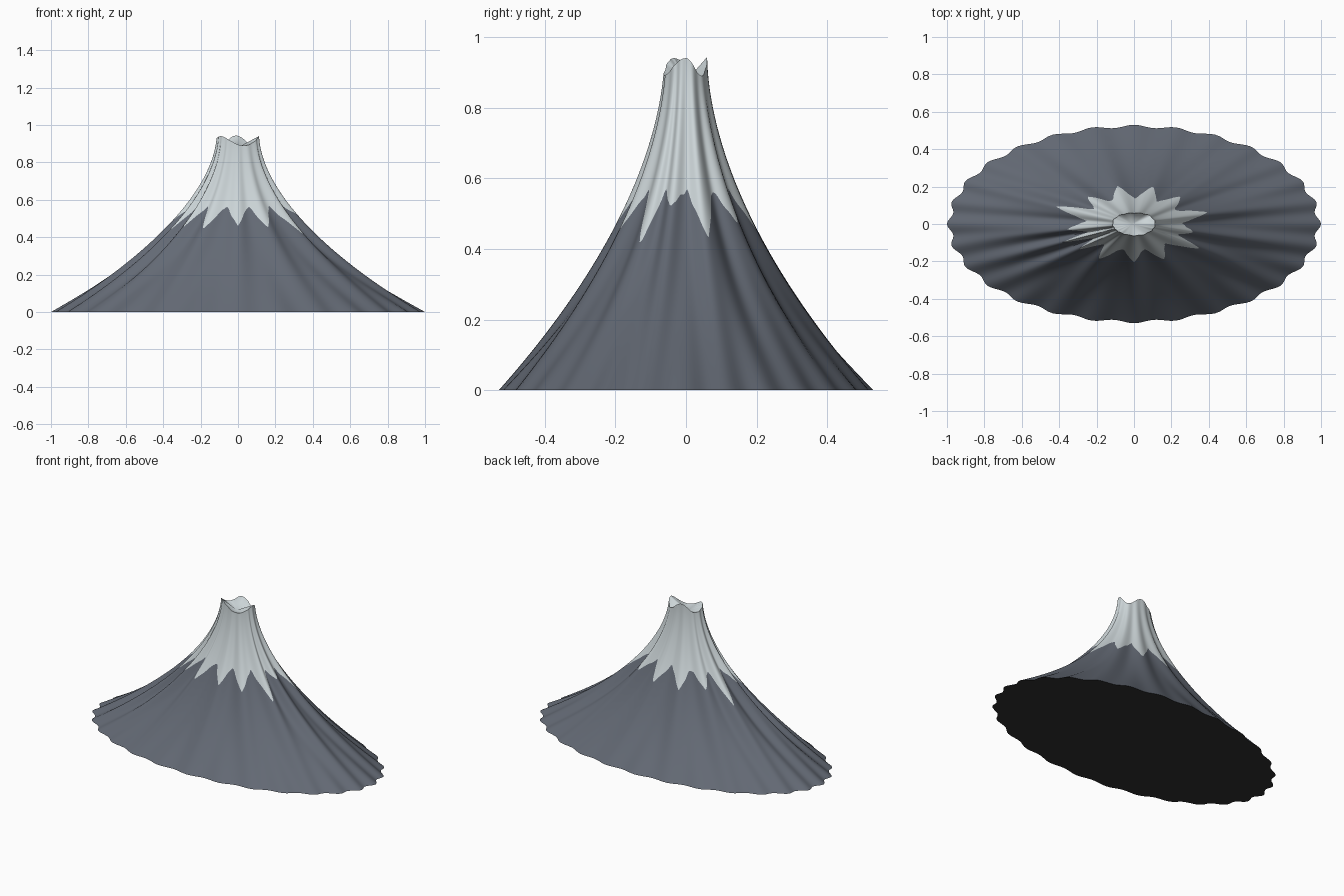
import bpy, bmesh
from math import sin, cos, pi, radians

cube = bpy.data.objects.get("Cube")
if cube:
    bpy.data.objects.remove(cube, do_unlink=True)

COLS, ROCK_ROWS, SNOW_ROWS = 252, 36, 36
DEPTH = 0.53      # front-to-back squash of the oval footprint
TOP = 0.95

# Ridge direction in degrees and height of the snow tongue running down it
RIDGES = [(-171, .48), (-154, .42), (-139, .45), (-118, .44), (-90, .46), (-66, .45),
          (-35, .41), (-15, .52), (17, .43), (48, .47), (75, .45), (103, .45),
          (132, .47), (157, .39)]
VALLEY_SNOW = 0.565
# Crater rim peaks and dips: direction, height
RIM = [(0, .94), (45, .89), (95, .943), (140, .90), (215, .94), (285, .89)]


def make_material(name, colour):
    mat = bpy.data.materials.new(name)
    mat.use_nodes = True
    mat.diffuse_color = (*colour, 1)
    bsdf = mat.node_tree.nodes["Principled BSDF"]
    bsdf.inputs["Base Color"].default_value = (*colour, 1)
    bsdf.inputs["Roughness"].default_value = 0.9
    return mat


def neighbours(table, deg):
    """Table entries around an angle, and the fraction between them."""
    for i, (a, va) in enumerate(table):
        b, vb = table[(i + 1) % len(table)]
        span, offset = (b - a) % 360, (deg - a) % 360
        if offset < span:
            return va, vb, offset / span


def rim_height(deg):
    a, b, f = neighbours(RIM, deg)
    return a + (b - a) * (1 - cos(pi * f)) / 2


def ridge(deg):
    """1 on a ridge crest, 0 in the gully between two crests."""
    f = neighbours(RIDGES, deg)[2]
    return (1 + cos(2 * pi * f)) / 2


def snow_line(deg):
    a, b, f = neighbours(RIDGES, deg)
    tip = a if f < 0.5 else b
    reach = abs(2 * f - 1) ** 1.3
    jag = 0.006 * sin(radians(deg * 42)) * (1 - reach)
    return VALLEY_SNOW + (tip - VALLEY_SNOW) * reach + jag


def surface_point(deg, z):
    t = radians(deg)
    low = max(0, 1 - z / TOP)
    radius = 0.115 + 0.885 * low ** 1.8
    # Gullies are deepest halfway up, the foot has a finer scalloped edge
    gully = 0.03 + 0.3 * low * (1 - low)
    radius *= 1 - gully * (1 - ridge(deg)) * (1 - low ** 4)
    radius *= 1 - 0.014 * (1 - cos(28 * t)) * low ** 2
    return radius * cos(t), DEPTH * radius * sin(t), z


# Slopes: one row of vertices follows the snow line exactly
bm = bmesh.new()
rows = []
for r in range(ROCK_ROWS + SNOW_ROWS + 1):
    row = []
    for c in range(COLS):
        deg = 360 * c / COLS
        line = snow_line(deg)
        if r <= ROCK_ROWS:
            z = line * r / ROCK_ROWS
        else:
            z = line + (rim_height(deg) - line) * (r - ROCK_ROWS) / SNOW_ROWS
        row.append(bm.verts.new(surface_point(deg, z)))
    rows.append(row)

for r in range(len(rows) - 1):
    for c in range(COLS):
        d = (c + 1) % COLS
        face = bm.faces.new((rows[r][c], rows[r][d], rows[r + 1][d], rows[r + 1][c]))
        face.material_index = 0 if r < ROCK_ROWS else 1

# Crater funnel and flat underside, each a fan around a centre point
crater = bm.verts.new((-0.01, 0, 0.875))
bottom = bm.verts.new((0, 0, 0))
for c in range(COLS):
    d = (c + 1) % COLS
    bm.faces.new((rows[-1][c], rows[-1][d], crater)).material_index = 1
    bm.faces.new((rows[0][d], rows[0][c], bottom)).material_index = 2

mesh = bpy.data.meshes.new("mountain")
bm.to_mesh(mesh)
bm.free()
mesh.materials.append(make_material("slate_rock", (0.125, 0.142, 0.175)))
mesh.materials.append(make_material("pale_snow", (0.60, 0.66, 0.68)))
mesh.materials.append(make_material("dark_underside", (0.03, 0.03, 0.03)))

mountain = bpy.data.objects.new("mountain", mesh)
bpy.context.collection.objects.link(mountain)
bpy.ops.object.select_all(action="DESELECT")
mountain.select_set(True)
bpy.context.view_layer.objects.active = mountain
bpy.ops.object.shade_smooth_by_angle(angle=radians(40))
